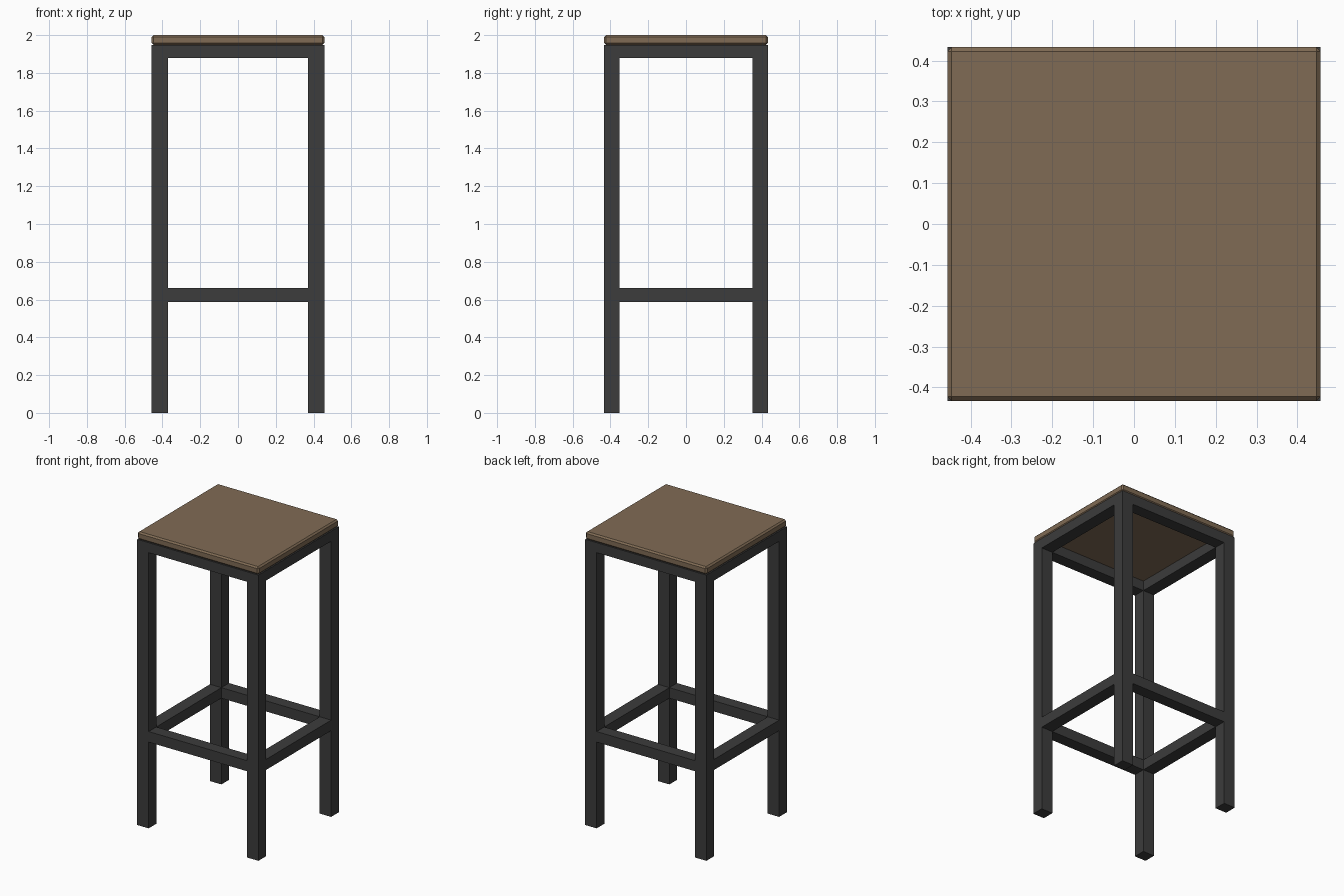
import bpy

if "Cube" in bpy.data.objects:
    bpy.data.objects.remove(bpy.data.objects["Cube"])


def material(name, rgb):
    m = bpy.data.materials.new(name)
    m.diffuse_color = (*rgb, 1.0)
    m.use_nodes = True
    m.node_tree.nodes["Principled BSDF"].inputs["Base Color"].default_value = m.diffuse_color
    return m


metal = material("dark grey metal", (0.045, 0.045, 0.045))
wood = material("brown wood", (0.216, 0.147, 0.089))

HX, HY = 0.457, 0.433      # half width and half depth
TX, TY = 0.086, 0.082      # bar thickness in x and y
FRAME_TOP = 1.948


def box(name, lo, hi, mat):
    bpy.ops.mesh.primitive_cube_add(size=1)
    ob = bpy.context.object
    ob.name = name
    for v in ob.data.vertices:
        for i in range(3):
            v.co[i] = hi[i] if v.co[i] > 0 else lo[i]
    ob.data.materials.append(mat)
    return ob


def span(side, half, thick):
    """Range of a bar lying flush with the outer face on one side."""
    return sorted((side * half, side * (half - thick)))


# Four full-height legs
for sx, xn in ((-1, "left"), (1, "right")):
    for sy, yn in ((-1, "front"), (1, "back")):
        x, y = span(sx, HX, TX), span(sy, HY, TY)
        box(f"{yn}_{xn}_leg", (x[0], y[0], 0), (x[1], y[1], FRAME_TOP), metal)

# Seat rails and foot rails between the legs
for level, z0, z1 in (("seat_rail", 1.88, FRAME_TOP), ("foot_rail", 0.588, 0.66)):
    for s, yn, xn in ((-1, "front", "left"), (1, "back", "right")):
        y = span(s, HY, TY)
        box(f"{yn}_{level}", (-HX + TX, y[0], z0), (HX - TX, y[1], z1), metal)
        x = span(s, HX, TX)
        box(f"{xn}_{level}", (x[0], -HY + TY, z0), (x[1], HY - TY, z1), metal)

# Wooden seat with chamfered edges
seat = box("seat", (-HX, -HY, FRAME_TOP), (HX, HY, 2.0), wood)
bevel = seat.modifiers.new("chamfer", 'BEVEL')
bevel.width = 0.01
bevel.segments = 1
